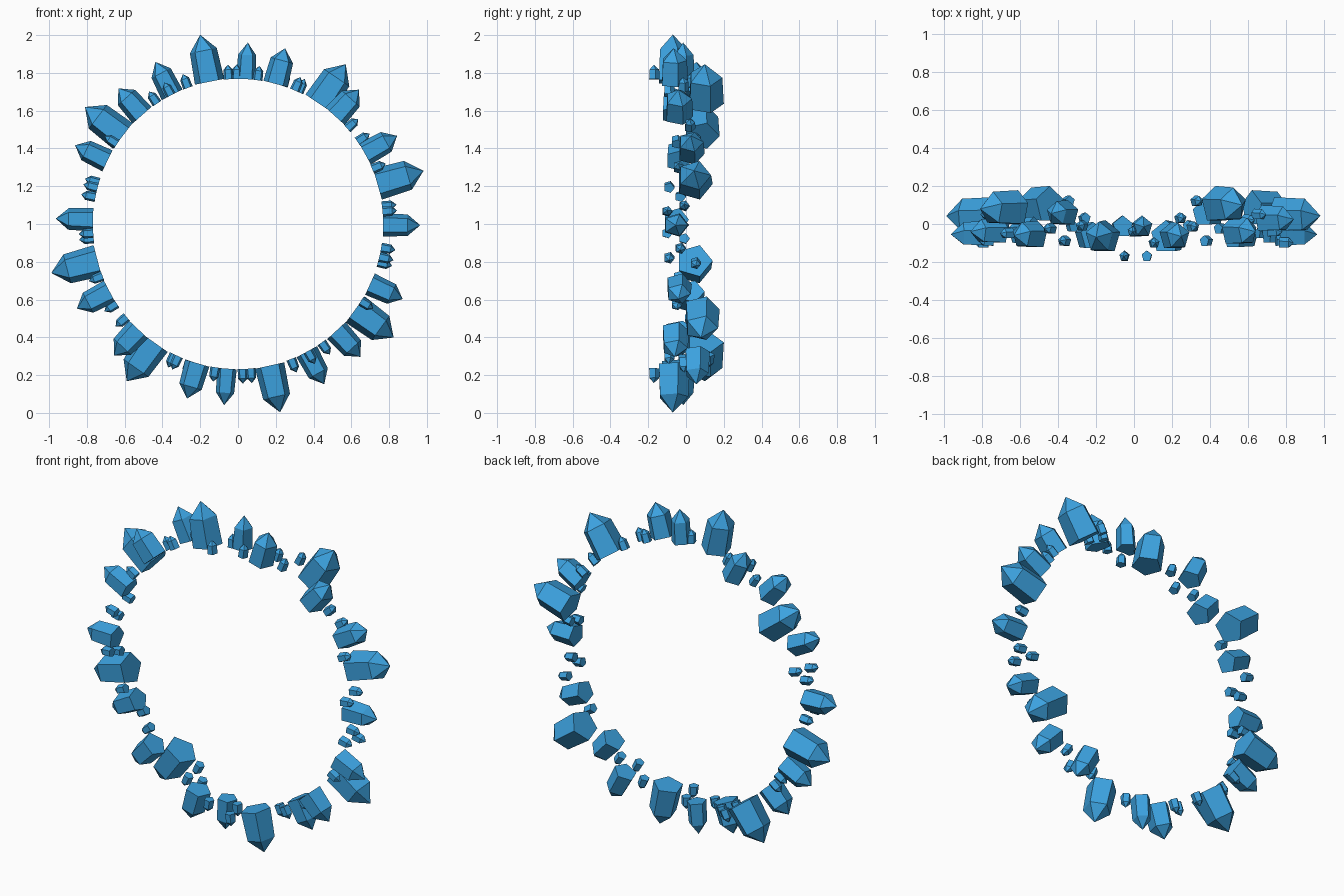
import bpy, bmesh
from math import sin, cos, pi, radians
from mathutils import Matrix, Vector

cube = bpy.data.objects.get("Cube")
if cube:
    bpy.data.objects.remove(cube, do_unlink=True)

RING_RADIUS = 0.768
SIDES = 5
DEPTH_STRETCH = 1.09

# Blue crystal material
blue = bpy.data.materials.new("crystal_blue")
blue.use_nodes = True
colour = (0.045, 0.36, 0.74, 1)
blue.diffuse_color = colour
blue.node_tree.nodes["Principled BSDF"].inputs["Base Color"].default_value = colour

# Large crystals of the upper half: angle, depth, radius, tip distance
LARGE = [
    (-.4, -.055, .065, .965), (16, .043, .09, 1.022), (29, .025, .068, .963),
    (48, -.04, .072, .957), (56, .1, .092, 1.02), (75, -.065, .07, .963),
    (86.9, -.015, .055, .962), (101.3, -.07, .083, 1.022), (117, .055, .065, .963),
    (131.4, -.06, .07, .957), (142.6, .08, .09, 1.02), (154.2, -.04, .065, .958),
]

# Small crystals of the upper half: angle, depth
SMALL = [
    (4.9, -.1), (7, -.01), (22.3, -.04), (34.5, .05), (41.2, .02),
    (65.3, .12), (67, -.015), (72, .03), (82.3, -.1), (90.5, -.04),
    (93.7, -.17), (110.2, -.01), (117.5, -.09), (123.9, -.025), (146.6, -.05),
    (163.5, .05), (165.6, -.09), (169.3, -.03),
]


def crystal(name, angle, depth, radius, tip):
    """Five-sided prism with a pointed end, growing outward from the ring."""
    length = tip - RING_RADIUS
    bm = bmesh.new()
    rings = []
    for height, scale in ((0, 1), (length * 0.66, 0.92)):
        rings.append([bm.verts.new((radius * scale * sin(2 * pi * i / SIDES),
                                    radius * scale * DEPTH_STRETCH * cos(2 * pi * i / SIDES),
                                    height)) for i in range(SIDES)])
    point = bm.verts.new((0, 0, length))
    low, high = rings
    bm.faces.new(low)
    for i in range(SIDES):
        j = (i + 1) % SIDES
        bm.faces.new((low[i], low[j], high[j], high[i]))
        bm.faces.new((high[i], high[j], point))
    bmesh.ops.recalc_face_normals(bm, faces=bm.faces)
    mesh = bpy.data.meshes.new(name)
    bm.to_mesh(mesh)
    bm.free()
    mesh.materials.append(blue)
    obj = bpy.data.objects.new(name, mesh)
    bpy.context.collection.objects.link(obj)
    a = radians(angle)
    place = Vector((RING_RADIUS * cos(a), depth, 1 + RING_RADIUS * sin(a)))
    obj.matrix_world = Matrix.Translation(place) @ Matrix.Rotation(pi / 2 - a, 4, 'Y')


# Each crystal repeats half a turn around the ring
def crystal_pair(name, angle, depth, radius, tip):
    drift = -1.3 if angle < 90 else 1.3
    crystal(name + "_upper", angle, depth, radius, tip)
    crystal(name + "_lower", angle + 180 + drift, depth, radius, tip)


for n, row in enumerate(LARGE, 1):
    crystal_pair(f"large_crystal_{n}", *row)
for n, (angle, depth) in enumerate(SMALL, 1):
    crystal_pair(f"small_crystal_{n}", angle, depth, 0.028, 0.845)
